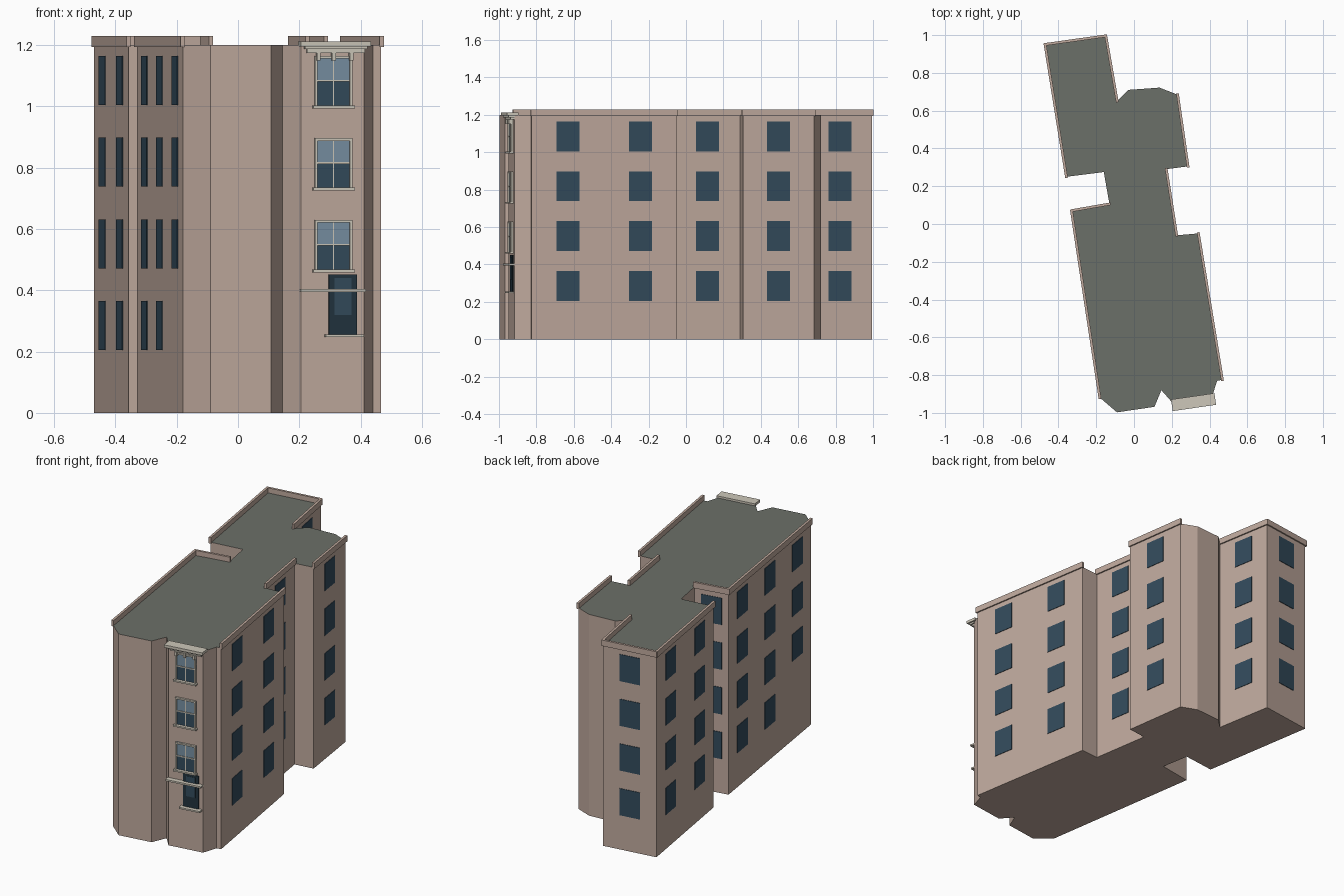
import bpy, bmesh
from mathutils import Vector

if "Cube" in bpy.data.objects:
    bpy.data.objects.remove(bpy.data.objects["Cube"])


def material(name, rgb):
    m = bpy.data.materials.new(name)
    m.diffuse_color = tuple((c / 255) ** 2.2 for c in rgb) + (1,)
    m.use_nodes = True
    m.node_tree.nodes["Principled BSDF"].inputs["Base Color"].default_value = m.diffuse_color
    return m


WALL = material("wall_plaster", (190, 168, 156))
ROOF = material("roof_felt", (107, 111, 104))
GLASS = material("dark_glass", (54, 76, 92))
PALE_GLASS = material("pale_glass", (118, 142, 160))
STONE = material("cream_stone", (204, 198, 184))
FRAME = material("dark_frame", (38, 54, 64))


def make_object(name, bm, *mats):
    bmesh.ops.recalc_face_normals(bm, faces=bm.faces[:])
    me = bpy.data.meshes.new(name)
    bm.to_mesh(me)
    bm.free()
    for m in mats:
        me.materials.append(m)
    ob = bpy.data.objects.new(name, me)
    bpy.context.collection.objects.link(ob)
    return ob


class Wall:
    """Local axes of a wall: u along it, outward depth d, height z."""
    def __init__(self, a, b):
        self.a = Vector((*a, 0))
        v = Vector((*b, 0)) - self.a
        self.length = v.length
        self.u = v.normalized()
        self.n = Vector((-self.u.y, self.u.x, 0))

    def box(self, bm, u0, u1, z0, z1, d0, d1):
        vs = [bm.verts.new(self.a + self.u * u + self.n * d + Vector((0, 0, z)))
              for u in (u0, u1) for d in (d0, d1) for z in (z0, z1)]
        for f in ((0, 1, 3, 2), (4, 6, 7, 5), (0, 4, 5, 1),
                  (2, 3, 7, 6), (0, 2, 6, 4), (1, 5, 7, 3)):
            bm.faces.new([vs[i] for i in f])


# Footprint, clockwise from the rear left corner
plan = [(-.47, .95), (-.15, .995), (-.09, .65), (-.03, .71), (.135, .722),
        (.23, .685), (.285, .305), (.17, .29), (.225, -.06), (.34, -.05),
        (.467, -.825), (.44, -.83), (.412, -.918), (.205, -.948), (.145, -.88),
        (.108, -.968), (-.09, -.997), (-.18, -.92), (-.33, .07), (-.13, .105),
        (-.16, .275), (-.357, .25)]
H = 1.2

# Main body with flat roof
bm = bmesh.new()
base = bm.faces.new([bm.verts.new((x, y, 0)) for x, y in plan])
top = bmesh.ops.extrude_face_region(bm, geom=[base])["geom"]
bmesh.ops.translate(bm, vec=(0, 0, H), verts=[v for v in top if isinstance(v, bmesh.types.BMVert)])
for f in bm.faces:
    f.material_index = int(all(v.co.z > H - .01 for v in f.verts))
make_object("building_body", bm, WALL, ROOF)

# Windowed walls: plan edge -> number of window columns
columns = {0: 1, 1: 1, 5: 1, 7: 1, 9: 2, 17: 3, 18: 1, 21: 2}
glass, parapet = bmesh.new(), bmesh.new()
for i, n in columns.items():
    w = Wall(plan[i], plan[(i + 1) % len(plan)])
    w.box(parapet, -.006, w.length + .006, 1.195, 1.23, -.006, .008)
    for c in range(n):
        mid = w.length * (c + .5) / n
        for row in range(4):
            if i == 17 and c == 0 and row == 0:
                continue  # blank bay at street level
            z = .205 + row * .2667
            w.box(glass, mid - .062, mid + .062, z, z + .16, -.004, .003)
make_object("side_windows", glass, GLASS)
make_object("parapet", parapet, WALL)

# Front bay facade, measured left to right from its left corner
f = Wall(plan[12], plan[13])
f.a, f.u = Vector((*plan[13], 0)), -f.u
trim, upper, lower, door, panel = (bmesh.new() for _ in range(5))
for z in (.468, .735, 1.003):
    u0, u1, h = .045, .169, .162
    f.box(upper, u0, u1, z + h / 2, z + h, -.004, .004)
    f.box(lower, u0, u1, z, z + h / 2, -.004, .003)
    for a in (u0, u1 - .009):                                    # jambs
        f.box(trim, a, a + .009, z, z + h, -.004, .012)
    f.box(trim, u0, u1, z + h - .009, z + h, -.004, .012)        # head
    f.box(trim, u0, u1, z + h / 2 - .003, z + h / 2 + .003, 0, .008)
    f.box(trim, .105, .109, z, z + h, 0, .007)                   # mullion
    f.box(trim, u0 - .007, u1 + .007, z - .009, z, -.004, .022)  # sill

# Ground floor opening, its sill and the string course
f.box(door, .092, .184, .255, .452, -.004, .006)
f.box(panel, .11, .166, .32, .44, 0, .008)
f.box(trim, .078, .204, .247, .256, -.004, .03)
f.box(trim, -.004, .21, .395, .405, -.004, .03)

# Stepped cornice with brackets
f.box(trim, .018, .208, 1.175, 1.187, -.004, .02)
f.box(trim, .01, .216, 1.187, 1.196, -.004, .032)
f.box(trim, -.006, .226, 1.196, 1.212, -.02, .042)
for u in (.05, .1, .158):
    f.box(trim, u, u + .012, 1.15, 1.175, -.004, .024)
make_object("front_stone_trim", trim, STONE)
make_object("front_upper_sashes", upper, PALE_GLASS)
make_object("front_lower_sashes", lower, GLASS)
make_object("ground_floor_opening", door, FRAME)
make_object("ground_floor_panel", panel, GLASS)
